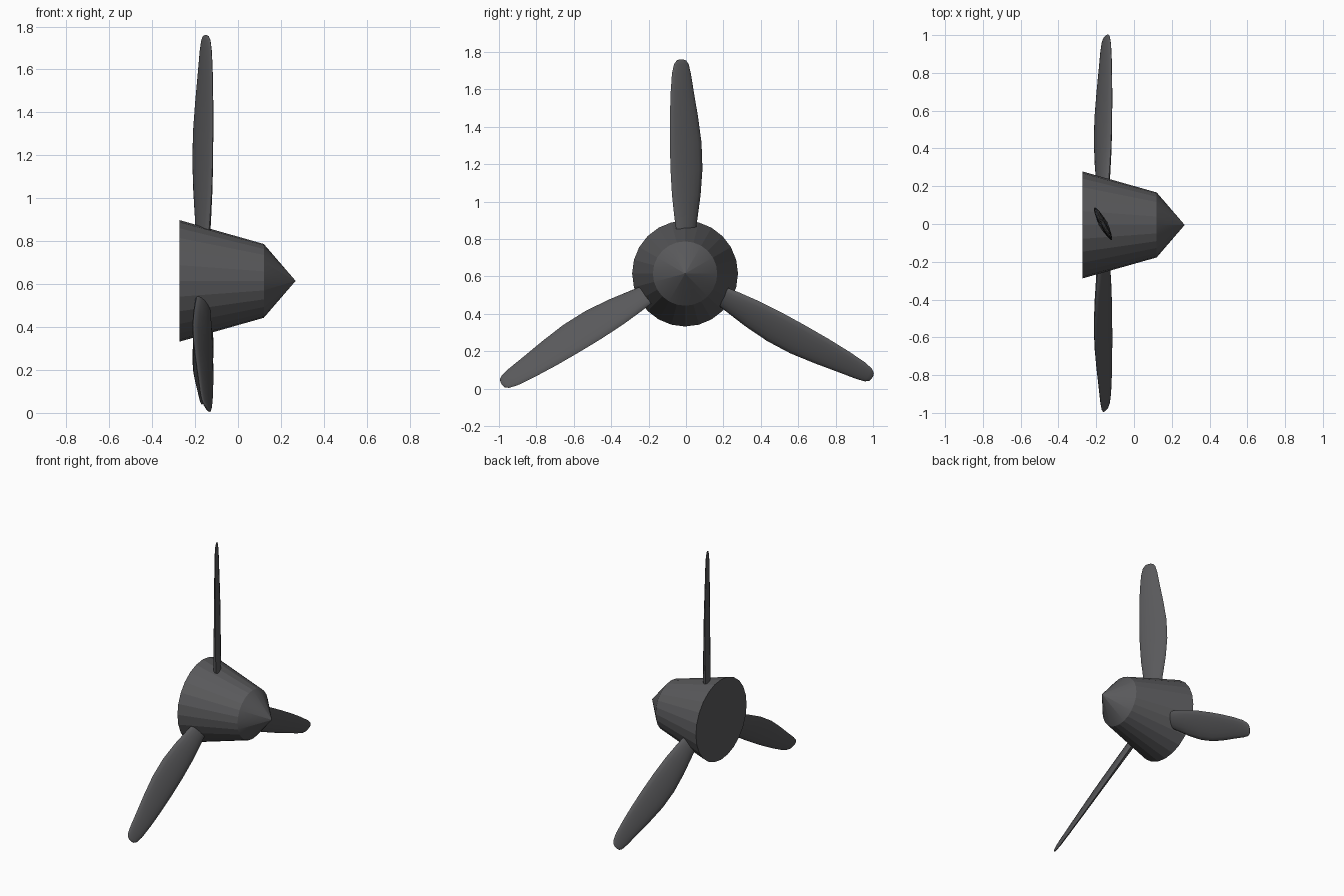
import bpy, bmesh, math
from mathutils import Matrix, Vector

cube = bpy.data.objects.get("Cube")
if cube:
    bpy.data.objects.remove(cube, do_unlink=True)

CENTRE = Vector((0, -0.005, 0.615))

grey = bpy.data.materials.new("dark grey")
grey.use_nodes = True
colour = (0.1, 0.1, 0.105, 1)
grey.diffuse_color = colour
grey.node_tree.nodes["Principled BSDF"].inputs["Base Color"].default_value = colour


def loft(name, rings, angle):
    """Skin a list of closed rings, cap both ends and shade by angle."""
    bm = bmesh.new()
    loops = [[bm.verts.new(p) for p in ring] for ring in rings]
    n = len(loops[0])
    for a, b in zip(loops, loops[1:]):
        for i in range(n):
            j = (i + 1) % n
            bm.faces.new((a[i], a[j], b[j], b[i]))
    bm.faces.new(loops[0])
    bm.faces.new(loops[-1])
    bmesh.ops.remove_doubles(bm, verts=bm.verts, dist=0.0002)
    bmesh.ops.recalc_face_normals(bm, faces=bm.faces)
    mesh = bpy.data.meshes.new(name)
    bm.to_mesh(mesh)
    bm.free()
    mesh.materials.append(grey)
    obj = bpy.data.objects.new(name, mesh)
    bpy.context.collection.objects.link(obj)
    obj.location = CENTRE
    bpy.ops.object.select_all(action="DESELECT")
    obj.select_set(True)
    bpy.context.view_layer.objects.active = obj
    bpy.ops.object.shade_smooth_by_angle(angle=math.radians(angle))
    return obj


# Hub: tapered drum with a pointed nose, (x, radius)
SIDES = 24
hub_profile = [(-0.272, 0.283), (0.12, 0.172), (0.268, 0.0005)]
loft("hub", [[(x, r * math.cos(math.tau * i / SIDES), r * math.sin(math.tau * i / SIDES))
              for i in range(SIDES)] for x, r in hub_profile], 10)

# Blade stations: distance from axis, leading y, trailing y, half thickness
stations = [
    (0.18, -0.045, 0.045, 0.024),
    (0.30, -0.062, 0.062, 0.023),
    (0.42, -0.075, 0.078, 0.021),
    (0.56, -0.083, 0.088, 0.019),
    (0.70, -0.086, 0.083, 0.017),
    (0.84, -0.086, 0.064, 0.015),
    (0.97, -0.082, 0.042, 0.013),
    (1.07, -0.075, 0.026, 0.011),
    (1.12, -0.064, 0.014, 0.008),
    (1.14, -0.049, 0.000, 0.005),
    (1.145, -0.034, -0.015, 0.002),
]
PITCH = math.radians(28)
chord = Vector((-math.sin(PITCH), math.cos(PITCH), 0))
normal = Vector((math.cos(PITCH), math.sin(PITCH), 0))


def section(z, lead, trail, half):
    """Lens-shaped section whose chord is tilted by the blade pitch."""
    mid, reach = (lead + trail) / 2, (trail - lead) / 2 / math.cos(PITCH)
    base = Vector((-0.163 - mid * math.tan(PITCH), mid + 0.005, z))
    return [base + chord * reach * math.cos(t) + normal * half * math.sin(t)
            for t in (math.tau * i / 16 for i in range(16))]


for k, name in enumerate(("top_blade", "right_blade", "left_blade")):
    blade = loft(name, [section(*s) for s in stations], 40)
    blade.rotation_euler.x = math.tau * k / 3
